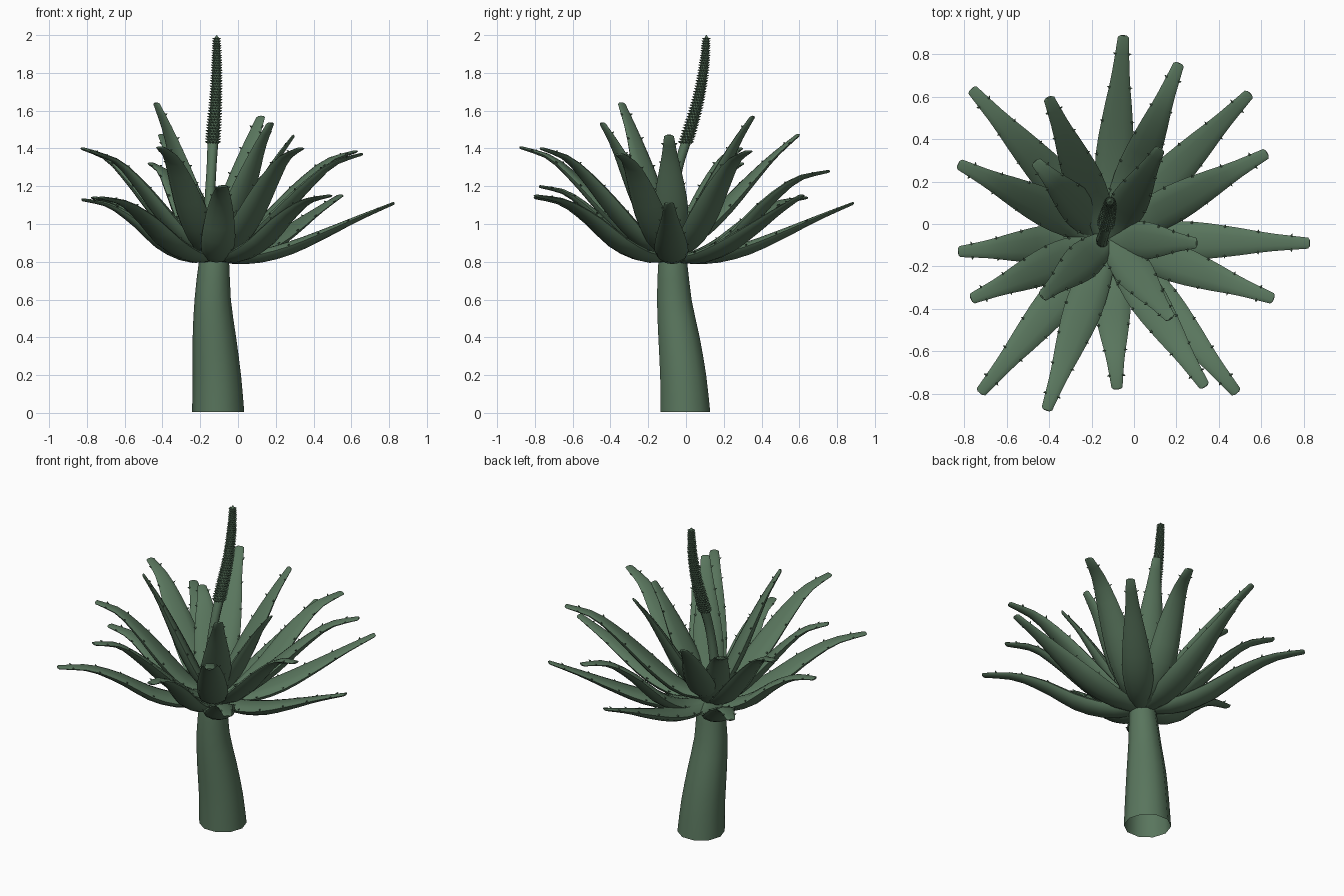
import bpy, bmesh, math
from mathutils import Vector, Matrix

if "Cube" in bpy.data.objects:
    bpy.data.objects.remove(bpy.data.objects["Cube"])

green = bpy.data.materials.new("aloe_green")
green.diffuse_color = (0.10, 0.18, 0.11, 1)
green.use_nodes = True
green.node_tree.nodes["Principled BSDF"].inputs["Base Color"].default_value = green.diffuse_color


def spline(pts, t):
    """Catmull-Rom sample of a list of tuples, t in 0..1."""
    p = [Vector(q) for q in pts]
    p = [2 * p[0] - p[1]] + p + [2 * p[-1] - p[-2]]
    s = min(t, 0.99999) * (len(p) - 3)
    i = int(s)
    u = s - i
    a, b, c, d = p[i:i + 4]
    return 0.5 * (2 * b + (c - a) * u + (2 * a - 5 * b + 4 * c - d) * u * u
                  + (3 * b - a - 3 * c + d) * u ** 3)


def loft(bm, rings, cap_start=True):
    """Skin closed rings of equal length and cap the ends."""
    vs = [[bm.verts.new(p) for p in r] for r in rings]
    n = len(vs[0])
    for a, b in zip(vs, vs[1:]):
        for i in range(n):
            j = (i + 1) % n
            bm.faces.new((a[i], a[j], b[j], b[i]))
    if cap_start:
        bm.faces.new(vs[0][::-1])
    bm.faces.new(vs[-1])


def spike(bm, pos, direction, radius, length, sides=4):
    rot = direction.to_track_quat('Z', 'Y').to_matrix().to_4x4()
    m = Matrix.Translation(pos) @ rot @ Matrix.Translation((0, 0, length / 2))
    bmesh.ops.create_cone(bm, cap_ends=True, segments=sides, radius1=radius,
                          radius2=radius * 0.1, depth=length, matrix=m)


def finish(bm, name, angle=40):
    bmesh.ops.recalc_face_normals(bm, faces=bm.faces)
    me = bpy.data.meshes.new(name)
    bm.to_mesh(me)
    bm.free()
    ob = bpy.data.objects.new(name, me)
    bpy.context.collection.objects.link(ob)
    me.materials.append(green)
    bpy.ops.object.select_all(action='DESELECT')
    ob.select_set(True)
    bpy.context.view_layer.objects.active = ob
    bpy.ops.object.shade_smooth_by_angle(angle=math.radians(angle))
    return ob


def round_tube(bm, pts, steps, sides, cap_start=True):
    """pts hold x, y, z, radius."""
    rings = []
    for k in range(steps + 1):
        x, y, z, r = spline(pts, k / steps)
        rings.append([(x + r * math.cos(i * math.tau / sides),
                       y + r * math.sin(i * math.tau / sides), z) for i in range(sides)])
    loft(bm, rings, cap_start)


# Trunk, open below, leaning and tapering up into the crown
bm = bmesh.new()
round_tube(bm, [(-0.105, -0.003, 0.005, 0.138), (-0.112, -0.015, 0.2, 0.128),
                (-0.125, -0.037, 0.4, 0.115), (-0.134, -0.062, 0.6, 0.096),
                (-0.127, -0.070, 0.8, 0.080), (-0.125, -0.070, 0.88, 0.06)], 10, 10, False)
finish(bm, "trunk")

# Leaf curves: (outward fraction, rise fraction)
CURVES = {
    "low": [(0, 0), (.2, .02), (.4, .18), (.6, .44), (.8, .73), (1, 1)],
    "bent": [(0, 0), (.2, .03), (.4, .25), (.6, .63), (.8, .91), (1, 1)],
    "mid": [(0, 0), (.2, .09), (.4, .35), (.6, .65), (.8, .90), (1, 1)],
    "top": [(0, 0), (.2, .12), (.4, .34), (.6, .58), (.8, .81), (1, 1)],
}
START = {"low": 0.825, "bent": 0.83, "mid": 0.855, "top": 0.88}
WIDTH = [(.045, 0), (.078, 0), (.090, 0), (.072, 0), (.044, 0), (.026, 0)]
# Fleshy section, flatter on top: (across, normal)
SECTION = [(-1, 0), (-.85, -.3), (-.45, -.55), (0, -.64), (.45, -.55), (.85, -.3),
           (1, 0), (.8, .22), (.4, .34), (0, .36), (-.4, .34), (-.8, .22)]
CROWN = Vector((-0.12, -0.07))


def leaf(name, tip, kind):
    out = Vector(tip[:2]) - CROWN
    side = Vector((out.y, -out.x, 0)).normalized()
    z0 = START[kind]

    def point(t):
        r, h = spline(CURVES[kind], t)
        return Vector((CROWN.x + out.x * r, CROWN.y + out.y * r, z0 + (tip[2] - z0) * h))

    bm = bmesh.new()
    rings, thorns = [], []
    steps = 12
    for k in range(steps + 1):
        t = k / steps
        tan = (point(min(t + .03, 1)) - point(max(t - .03, 0))).normalized()
        nor = side.cross(tan)
        w = spline(WIDTH, t)[0]
        thick = 0.9 - 0.3 * t
        c = point(t)
        rings.append([c + side * u * w + nor * v * w * thick for u, v in SECTION])
        if 2 < k < steps and k % 2:
            for s in (-1, 1):
                thorns.append((c + side * s * w * .9 + nor * .1 * w * thick,
                               side * s + nor * .4 + tan * .4))
    # Rounded blunt tip
    mid = sum(rings[-1], Vector()) / len(SECTION)
    rings.append([mid + (p - mid) * .6 + tan * .008 for p in rings[-1]])
    loft(bm, rings)
    for pos, d in thorns:
        spike(bm, pos, d, 0.007, 0.016)
    finish(bm, name, 60)


LEAVES = [
    (-.05, .88, 1.11, "low"), (.21, .75, 1.28, "bent"), (.54, .61, 1.15, "low"),
    (.62, .33, 1.385, "mid"), (.82, -.09, 1.11, "low"), (.65, -.35, 1.37, "mid"),
    (.48, -.79, 1.15, "bent"), (.33, -.76, 1.40, "mid"), (-.08, -.77, 1.20, "bent"),
    (-.41, -.87, 1.405, "mid"), (-.72, -.79, 1.14, "bent"), (-.76, -.35, 1.38, "mid"),
    (-.82, -.13, 1.13, "bent"), (-.82, .28, 1.40, "mid"), (-.76, .63, 1.14, "bent"),
    (-.40, .59, 1.47, "top"), (.12, .35, 1.565, "top"), (-.46, .29, 1.32, "mid"),
    (-.43, -.34, 1.635, "top"), (.17, -.44, 1.53, "top"), (.29, -.09, 1.465, "top"),
]
for n, (x, y, z, kind) in enumerate(LEAVES):
    leaf(f"leaf_{n + 1:02d}", (x, y, z), kind)

# Flower stalk
STALK = [(-.15, -.085, .88, .03), (-.15, -.07, 1.1, .028), (-.14, -.04, 1.3, .026),
         (-.13, .015, 1.48, .029), (-.118, .065, 1.66, .025), (-.113, .095, 1.83, .021),
         (-.113, .108, 1.985, .015)]
bm = bmesh.new()
round_tube(bm, STALK, 24, 10)
spike(bm, Vector((-.113, .108, 1.98)), Vector((0, 0, 1)), .014, .02, 8)
finish(bm, "flower_stalk")

# Flower spike: staggered rows of small pointed buds
bm = bmesh.new()
rows, per_row = 40, 12
for k in range(rows):
    f = k / (rows - 1)
    x, y, z, r = spline(STALK, 0.455 + 0.54 * f)
    for i in range(per_row):
        a = (i + 0.5 * (k % 2)) * math.tau / per_row
        d = Vector((math.cos(a), math.sin(a), 0.25))
        pos = Vector((x, y, z)) + Vector((d.x, d.y, 0)) * r * .85
        spike(bm, pos, d, 0.009 - .003 * f, 0.019 - .008 * f)
finish(bm, "flower_buds", 30)
